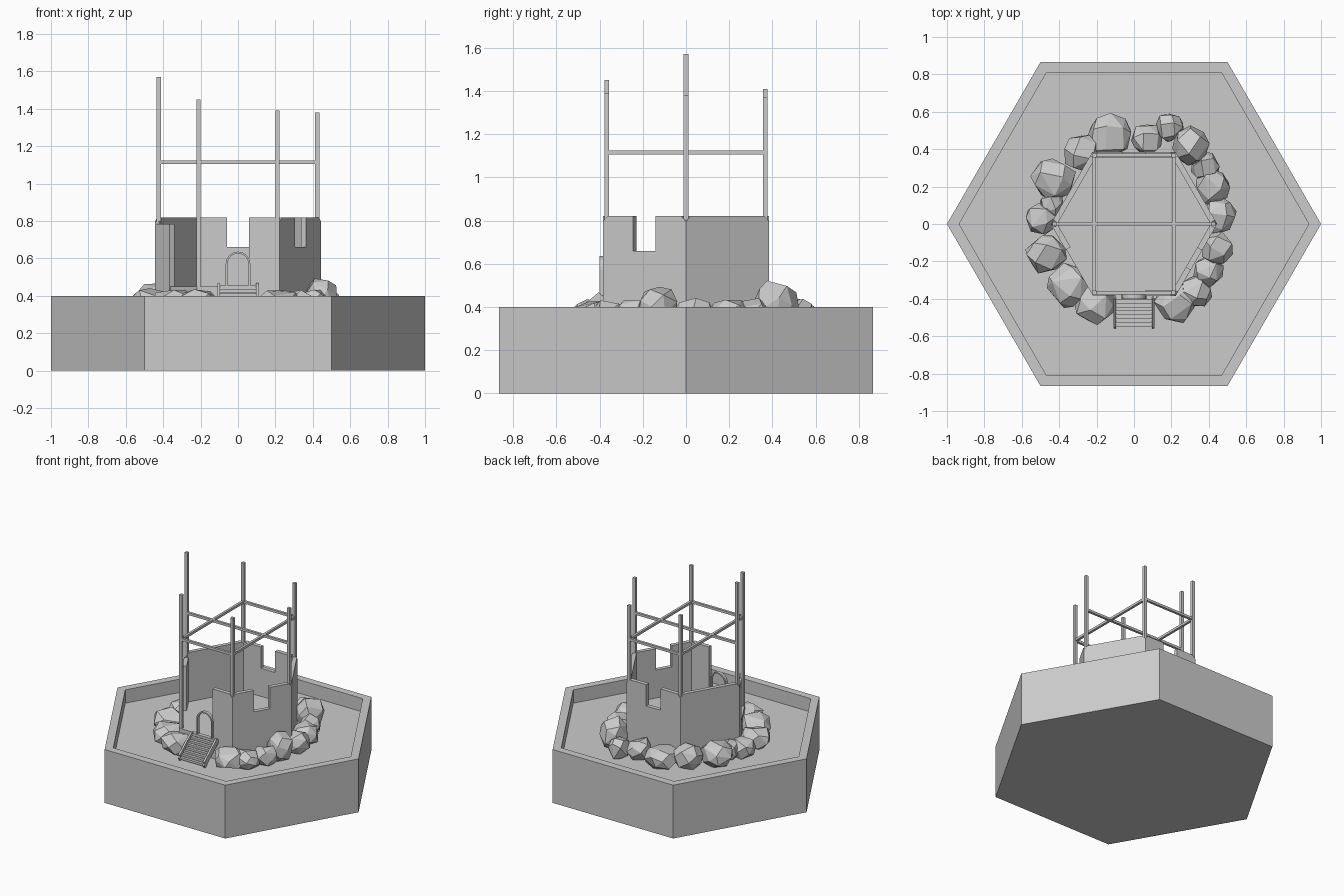
import bpy, bmesh, math, random
from mathutils import Vector, Matrix

if "Cube" in bpy.data.objects:
    bpy.data.objects.remove(bpy.data.objects["Cube"])

random.seed(7)


def finish(name, bm):
    bmesh.ops.recalc_face_normals(bm, faces=bm.faces)
    mesh = bpy.data.meshes.new(name)
    bm.to_mesh(mesh)
    bm.free()
    ob = bpy.data.objects.new(name, mesh)
    bpy.context.collection.objects.link(ob)
    return ob


def hexagon(r, z):
    return [Vector((r * math.cos(math.radians(60 * i)), r * math.sin(math.radians(60 * i)), z))
            for i in range(6)]


def extrude(name, pts, vec):
    bm = bmesh.new()
    f = bm.faces.new([bm.verts.new(p) for p in pts])
    res = bmesh.ops.extrude_face_region(bm, geom=[f], use_keep_orig=True)
    bmesh.ops.translate(bm, vec=vec, verts=[v for v in res['geom'] if isinstance(v, bmesh.types.BMVert)])
    return finish(name, bm)


def beam(name, a, b, w, h):
    """Box of width w and height h running from a to b."""
    a, b = Vector(a), Vector(b)
    d = b - a
    bm = bmesh.new()
    bmesh.ops.create_cube(bm, size=1, matrix=Matrix.LocRotScale(
        (a + b) / 2, d.to_track_quat('Y', 'Z'), Vector((w, d.length, h))))
    return finish(name, bm)


# Hexagonal base with a sunken floor
FLOOR = 0.30
bm = bmesh.new()
rings = [[bm.verts.new(p) for p in hexagon(r, z)]
         for r, z in ((1, 0), (1, 0.4), (0.935, 0.4), (0.935, FLOOR))]
bm.faces.new(rings[0])
bm.faces.new(rings[-1])
for lo, hi in zip(rings, rings[1:]):
    for i in range(6):
        j = (i + 1) % 6
        bm.faces.new((lo[i], lo[j], hi[j], hi[i]))
finish("hex_base", bm)

# Tower foundation
R, TOP, LOW, T = 0.445, 0.82, 0.66, 0.03
extrude("tower_floor", hexagon(R - 0.004, FLOOR), (0, 0, 0.15))
corners = hexagon(R, 0)


def wall(name, i, profile):
    """Slab on hexagon side i; profile is (distance along side, z)."""
    a, b = corners[i], corners[(i + 1) % 6]
    u = (b - a).normalized()
    inward = -((a + b) / 2).normalized()
    return extrude(name, [a + u * s + Vector((0, 0, z)) for s, z in profile], inward * T)


c, m, k = 0.025, R / 2, 0.06
full = [(0, FLOOR), (R, FLOOR), (R, TOP - c), (R - c, TOP), (c, TOP), (0, TOP - c)]
notched = full[:4] + [(m + k, TOP), (m + k, LOW), (m - k, LOW), (m - k, TOP)] + full[4:]
wall("back_right_wall", 0, full)
wall("back_wall", 1, notched)
wall("back_left_wall", 2, full)
wall("front_left_broken_wall", 3, [(0, FLOOR), (0.16, FLOOR), (0.16, 0.785), (0.02, 0.785), (0, 0.77)])
wall("front_broken_wall", 4, [(m + k, FLOOR), (R, FLOOR), (R, TOP - c), (R - c, TOP), (m + k, TOP)])
wall("front_right_wall", 5, notched)

# Scaffold posts and rails
tops = [1.38, 1.37, 1.41, 1.57, 1.45, 1.39]
pc = hexagon(0.424, 0)
for p, t in zip(pc, tops):
    extrude("post", [p + Vector((x * 0.011, y * 0.011, FLOOR))
                     for x, y in ((-1, -1), (1, -1), (1, 1), (-1, 1))], (0, 0, t - FLOOR))
for i, j in ((0, 3), (1, 2), (4, 5), (1, 5), (2, 4)):
    up = Vector((0, 0, 1.115))
    beam("rail", pc[i] + up, pc[j] + up, 0.018, 0.018)

# Free-standing arched door frame
def arch(r):
    return [(r, 0.44)] + [(r * math.cos(math.pi * n / 12), 0.57 + r * math.sin(math.pi * n / 12))
                          for n in range(13)] + [(-r, 0.44)]


outline = arch(0.066) + arch(0.056)[::-1]
extrude("door_frame", [Vector((x, -0.4, z)) for x, z in outline], (0, 0.025, 0))

# Sloping entrance steps with side rails
top, foot = Vector((0, -0.385, 0.45)), Vector((0, -0.55, 0.31))
n = 8
for s in range(n):
    p = top.lerp(foot, (s + 0.4) / n)
    beam("step", p - Vector((0.1, 0, 0)), p + Vector((0.1, 0, 0)), 0.022, 0.016)
for sx in (-0.102, 0.102):
    off = Vector((sx, 0, 0))
    beam("step_side", top + off, foot + off, 0.012, 0.03)
    lift = Vector((0, -0.015, 0.012))
    beam("step_handrail", top + off + lift, foot + off + Vector((0, 0, 0.03)), 0.014, 0.014)
beam("threshold", (-0.1, -0.39, 0.448), (0.1, -0.39, 0.448), 0.03, 0.014)

# Ring of faceted boulders: x, y, plan radius, top height
rocks = [(-0.13, 0.47, 0.125, 0.45), (0.07, 0.45, 0.09, 0.44), (0.19, 0.52, 0.08, 0.45),
         (0.30, 0.42, 0.105, 0.52), (0.38, 0.31, 0.08, 0.44), (0.42, 0.20, 0.10, 0.44),
         (0.455, 0.04, 0.10, 0.45), (0.445, -0.13, 0.09, 0.51), (0.40, -0.25, 0.085, 0.44),
         (0.33, -0.36, 0.09, 0.43), (0.22, -0.42, 0.115, 0.44), (-0.21, -0.42, 0.115, 0.44),
         (-0.35, -0.33, 0.12, 0.44), (-0.47, -0.16, 0.11, 0.44), (-0.49, 0.03, 0.09, 0.44),
         (-0.44, 0.10, 0.07, 0.44), (-0.43, 0.24, 0.12, 0.48), (-0.28, 0.38, 0.105, 0.46)]
for x, y, r, zt in rocks:
    bm = bmesh.new()
    N, turn = 20, random.uniform(0, 6.28)
    for q in range(N):
        h = 1 - 2 * (q + 0.5) / N
        w = math.sqrt(1 - h * h) ** 0.7
        ang = q * 2.39996 + turn + random.uniform(-0.25, 0.25)
        g = random.uniform(0.9, 1.08)
        bm.verts.new((x + r * g * w * math.cos(ang), y + r * g * w * math.sin(ang),
                      (zt + 0.28) / 2 + (zt - 0.28) / 2 * h * random.uniform(0.88, 1.08)))
    res = bmesh.ops.convex_hull(bm, input=bm.verts)
    loose = [v for v in bm.verts if not v.link_faces]
    bmesh.ops.delete(bm, geom=loose, context='VERTS')
    bmesh.ops.dissolve_limit(bm, angle_limit=math.radians(14), verts=bm.verts, edges=bm.edges)
    finish("boulder", bm)
